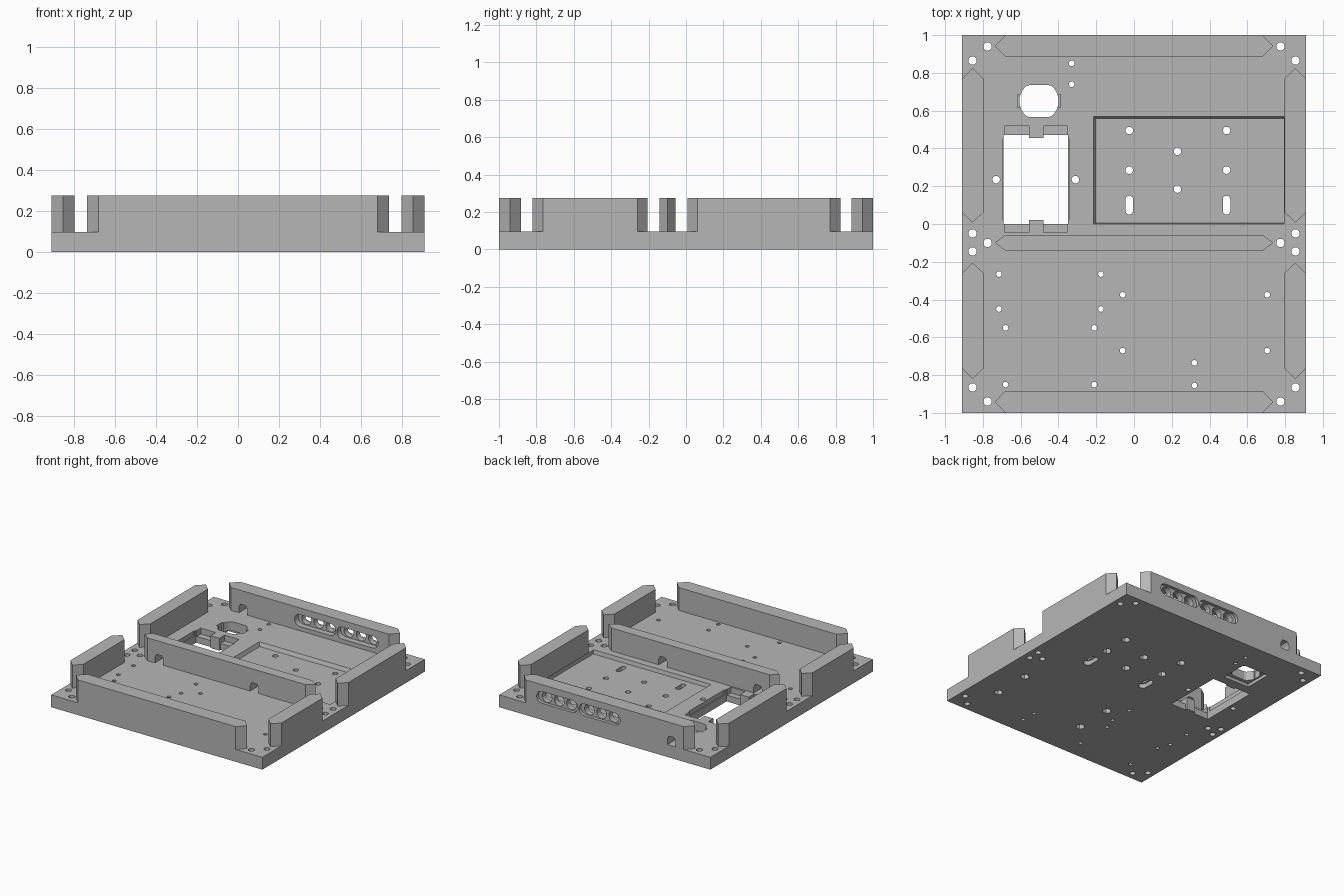
import bpy, bmesh, math
from mathutils import Matrix

cube = bpy.data.objects.get("Cube")
if cube:
    bpy.data.objects.remove(cube, do_unlink=True)

grey = bpy.data.materials.new("plain grey")
grey.use_nodes = True
COLOUR = (0.47, 0.47, 0.47, 1)
grey.diffuse_color = COLOUR
grey.node_tree.nodes["Principled BSDF"].inputs["Base Color"].default_value = COLOUR

FLOOR, TOP = 0.096, 0.274
W, D = 0.91, 1.0


def prism(bm, pts, z0, z1, top_pts=None, turn=None):
    """Extrude an outline from z0 to z1, optionally to a different top outline."""
    low = [bm.verts.new((x, y, z0)) for x, y in pts]
    high = [bm.verts.new((x, y, z1)) for x, y in (top_pts or pts)]
    n = len(low)
    bm.faces.new(low[::-1])
    bm.faces.new(high)
    for i in range(n):
        j = (i + 1) % n
        bm.faces.new((low[i], low[j], high[j], high[i]))
    if turn:
        bmesh.ops.transform(bm, matrix=turn, verts=low + high)


def rect(x0, x1, y0, y1):
    return [(x0, y0), (x1, y0), (x1, y1), (x0, y1)]


def disc(x, y, r, n=20):
    return [(x + r * math.cos(math.tau * i / n), y + r * math.sin(math.tau * i / n)) for i in range(n)]


def stadium(x, y, length, r, vertical=False, n=10):
    """Slot outline with round ends."""
    pts = []
    for side in (1, -1):
        for i in range(n + 1):
            a = math.pi * (i / n - 0.5)
            pts.append((side * (length / 2 - r + r * math.cos(a)), side * r * math.sin(a)))
    return [(x - v, y + u) if vertical else (x + u, y + v) for u, v in pts]


def make(name, build):
    bm = bmesh.new()
    build(bm)
    bmesh.ops.recalc_face_normals(bm, faces=bm.faces)
    mesh = bpy.data.meshes.new(name)
    bm.to_mesh(mesh)
    bm.free()
    mesh.materials.append(grey)
    ob = bpy.data.objects.new(name, mesh)
    bpy.context.collection.objects.link(ob)
    return ob


def cut(ob, *builders):
    """Subtract each stage of cutters, then bake the result."""
    for build in builders:
        tool = make("cutter", build)
        tool.hide_render = True
        mod = ob.modifiers.new("cut", 'BOOLEAN')
        mod.operation, mod.solver, mod.object = 'DIFFERENCE', 'EXACT', tool
        bpy.context.view_layer.update()
        graph = bpy.context.evaluated_depsgraph_get()
        mesh = bpy.data.meshes.new_from_object(ob.evaluated_get(graph))
        ob.modifiers.clear()
        ob.data = mesh
        bpy.data.objects.remove(tool, do_unlink=True)


# Hole positions in the base plate
corner_holes = [(s * x, y) for s in (1, -1) for x, y in
                ((.855, .865), (.775, .94), (.855, -.05), (.855, -.145),
                 (.775, -.1), (.855, -.865), (.775, -.94))]
pocket_holes = [(-.025, .495), (.49, .495), (-.025, .285), (.49, .285), (.23, .385), (.23, .185)]
mount_holes = [(x, y) for x in (-.06, .705) for y in (-.375, -.67)]
small_holes = [(-.33, .85), (-.33, .74), (.32, -.735), (.32, -.855)]
small_holes += [(x, y) for x in (-.715, -.175) for y in (-.265, -.45)]
small_holes += [(x, y) for x in (-.68, -.21) for y in (-.55, -.85)]
slots = [(-.025, .1), (.49, .1)]
TAB0, TAB1 = -.555, -.48


def recesses(bm):
    # shallow tray with sloping edges
    prism(bm, rect(-.203, .795, .006, .558), FLOOR - .03, FLOOR + .01,
          rect(-.219, .795, -.002, .574))
    # ledges at both ends of the window, either side of the tabs
    for x0, x1 in ((-.685, TAB0), (TAB1, -.355)):
        for y0, y1 in ((-.045, .03), (.44, .52)):
            prism(bm, rect(x0, x1, y0, y1), .05, .2)
    # nut pockets and the square recess underneath
    for x, y in pocket_holes + mount_holes:
        prism(bm, disc(x, y, .033, 6), -.1, .035)
    for x, y in slots:
        prism(bm, stadium(x, y, .13, .032, True), -.1, .035)
    prism(bm, rect(-.615, -.39, .54, .76), -.1, .025)


def openings(bm):
    for x, y in corner_holes:
        prism(bm, disc(x, y, .022), -.2, .3)
    for x, y in pocket_holes + [(-.73, .235), (-.31, .235)]:
        prism(bm, disc(x, y, .02), -.2, .3)
    for x, y in small_holes + mount_holes:
        prism(bm, disc(x, y, .015, 14), -.2, .3)
    for x, y in slots:
        prism(bm, stadium(x, y, .1, .02, True), -.2, .3)
    # window with a tab at each end
    prism(bm, [(-.69, 0), (TAB0, 0), (TAB0, .02), (TAB1, .02), (TAB1, 0), (-.35, 0),
               (-.35, .47), (TAB1, .47), (TAB1, .455), (TAB0, .455), (TAB0, .47), (-.69, .47)],
          -.2, .3)
    # round opening with flat ends
    prism(bm, [(x, max(.567, min(.735, y))) for x, y in disc(-.503, .651, .104, 36)], -.2, .3)


def side_notches(bm):
    for x in (-.61, -.396):
        prism(bm, rect(x - .008, x + .008, .616, .686), .03, .3)
    for x in (-.69, -.35):
        prism(bm, rect(x - .007, x + .007, .02, .45), .06, .3)


plate = make("base_plate", lambda bm: prism(bm, rect(-W, W, -D, D), 0, FLOOR))
cut(plate, recesses, openings, side_notches)


# Rails with pointed ends
def rail(name, x0, x1, y0, y1):
    if x1 - x0 > y1 - y0:
        m, p = (y0 + y1) / 2, .057
        pts = [(x0, m), (x0 + p, y0), (x1 - p, y0), (x1, m), (x1 - p, y1), (x0 + p, y1)]
    else:
        m, p = (x0 + x1) / 2, .055
        pts = [(m, y0), (x1, y0 + p), (x1, y1 - p), (m, y1), (x0, y1 - p), (x0, y0 + p)]
    return make(name, lambda bm: prism(bm, pts, FLOOR, TOP))


rail("front_rail", -.737, .737, -D, -.883)
middle = rail("middle_rail", -.737, .737, -.142, -.057)
back = rail("back_rail", -.737, .737, .885, D)
for s, side in ((1, "left"), (-1, "right")):
    x0, x1 = sorted((s * .798, s * W))
    rail("back_" + side + "_rail", x0, x1, .007, .825)
    rail("front_" + side + "_rail", x0, x1, -.82, -.205)

# Upright outlines: local y becomes height, cut along the depth
UPRIGHT = Matrix.Rotation(math.pi / 2, 4, 'X')


def arch(bm, x):
    h, r = .045, .036
    pts = [(x + r, FLOOR - .02), (x + r, FLOOR + h), (x + r * .6, FLOOR + h + .025),
           (x - r * .6, FLOOR + h + .025), (x - r, FLOOR + h), (x - r, FLOOR - .02)]
    prism(bm, pts, -1.2, 1.2, turn=UPRIGHT)


def middle_arches(bm):
    for x in (-.58, .24):
        arch(bm, x)


SLOT_Z = .175


def connector_recesses(bm):
    # stadium recess on both faces, leaving a thin web
    for x in (.41, .045):
        prism(bm, stadium(x, SLOT_Z, .355, .046), -.93, -.8, turn=UPRIGHT)
        prism(bm, stadium(x, SLOT_Z, .355, .046), -1.1, -.975, turn=UPRIGHT)


def connector_holes(bm):
    for x in (.41, .045):
        for i in (-1, 0, 1):
            prism(bm, disc(x + i * .105, SLOT_Z, .042, 16), -1.2, -.8, turn=UPRIGHT)
    arch(bm, -.575)


cut(middle, middle_arches)
cut(back, connector_recesses, connector_holes)
